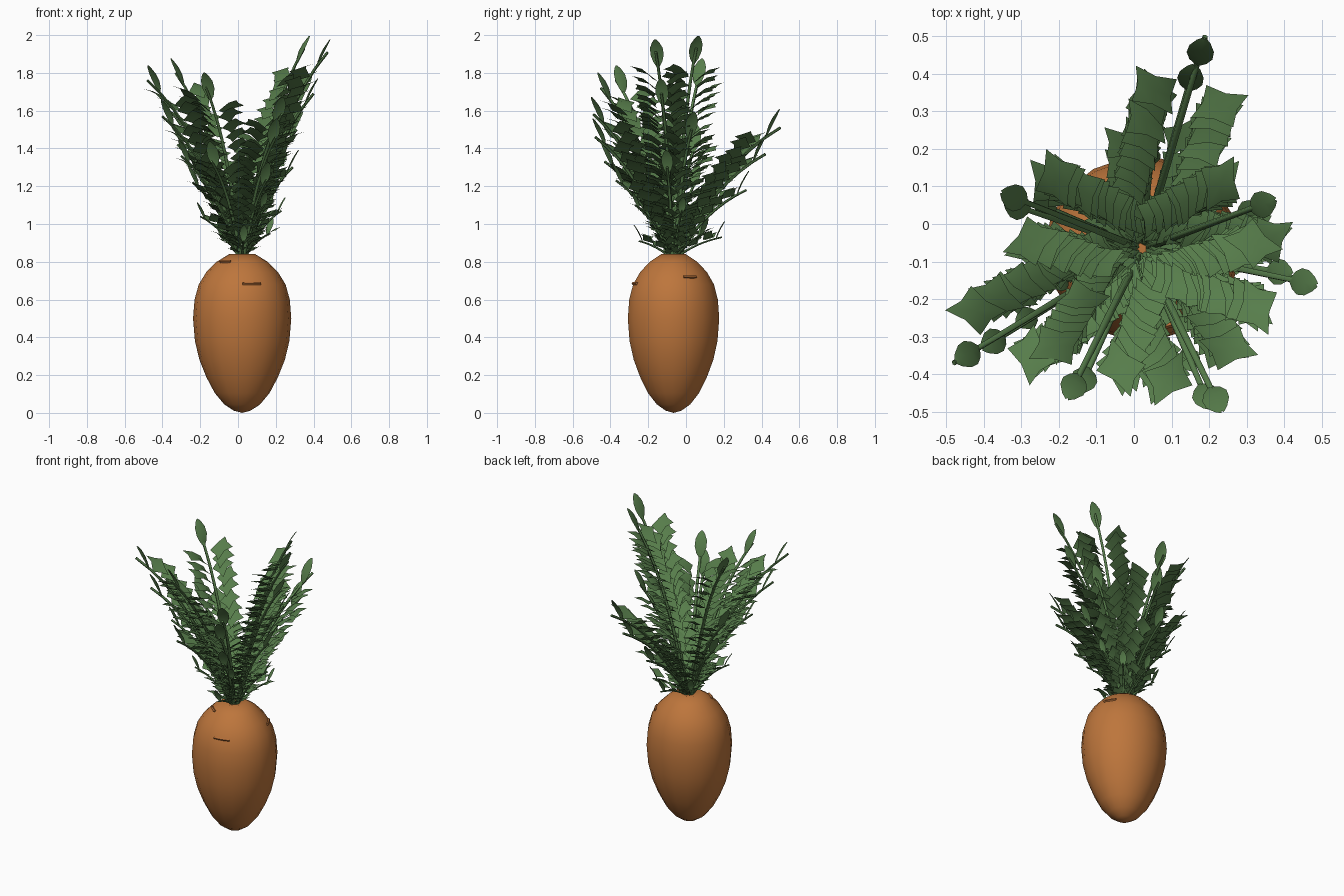
import bpy, bmesh, math, random
from mathutils import Matrix, Vector

random.seed(4)
if "Cube" in bpy.data.objects:
    bpy.data.objects.remove(bpy.data.objects["Cube"])


def material(name, rgb):
    m = bpy.data.materials.new(name)
    m.use_nodes = True
    m.diffuse_color = (*rgb, 1)
    m.node_tree.nodes["Principled BSDF"].inputs["Base Color"].default_value = (*rgb, 1)
    return m


ORANGE = material("root orange", (0.51, 0.18, 0.045))
BROWN = material("ridge brown", (0.45, 0.155, 0.04))
GREEN = material("leaf green", (0.095, 0.205, 0.07))


def finish(name, bm, mat, angle=60):
    me = bpy.data.meshes.new(name)
    bm.to_mesh(me)
    bm.free()
    me.materials.append(mat)
    ob = bpy.data.objects.new(name, me)
    bpy.context.collection.objects.link(ob)
    bpy.ops.object.select_all(action='DESELECT')
    ob.select_set(True)
    bpy.context.view_layer.objects.active = ob
    bpy.ops.object.shade_smooth_by_angle(angle=math.radians(angle))
    return ob


# Root: egg-shaped lathe, slightly narrower front to back
CX, CY, SQUASH, SIDES = 0.022, -0.066, 0.945, 18
PROFILE = [(0.045, 0.012), (0.095, 0.045), (0.145, 0.105), (0.19, 0.19), (0.226, 0.28),
           (0.25, 0.38), (0.26, 0.5), (0.252, 0.6), (0.23, 0.68), (0.19, 0.745),
           (0.135, 0.8), (0.07, 0.84)]


def radius(z):
    for (r0, z0), (r1, z1) in zip(PROFILE, PROFILE[1:]):
        if z0 <= z <= z1:
            return r0 + (r1 - r0) * (z - z0) / (z1 - z0)


def on_root(a, r, z):
    return Vector((CX + r * math.cos(a), CY + r * SQUASH * math.sin(a), z))


bm = bmesh.new()
rings = [[bm.verts.new(on_root(math.tau * i / SIDES, r, z)) for i in range(SIDES)]
         for r, z in PROFILE]
bottom = bm.verts.new((CX, CY, 0))
crown = bm.verts.new((CX, CY, 0.825))
for i in range(SIDES):
    j = (i + 1) % SIDES
    for low, high in zip(rings, rings[1:]):
        bm.faces.new((low[i], low[j], high[j], high[i]))
    bm.faces.new((bottom, rings[0][j], rings[0][i]))
    bm.faces.new((crown, rings[-1][i], rings[-1][j]))
finish("root_body", bm, ORANGE)


def add_tube(bm, points, radii, sides=6):
    """Sweep a closed tube along points."""
    rows = []
    for k, p in enumerate(points):
        d = (points[min(k + 1, len(points) - 1)] - points[max(k - 1, 0)]).normalized()
        u = d.cross(Vector((0.3, 0.7, 0.1))).normalized()
        v = d.cross(u)
        rows.append([bm.verts.new(p + radii[k] * (u * math.cos(math.tau * i / sides)
                    + v * math.sin(math.tau * i / sides))) for i in range(sides)])
    for a, b in zip(rows, rows[1:]):
        for i in range(sides):
            j = (i + 1) % sides
            bm.faces.new((a[i], a[j], b[j], b[i]))
    bm.faces.new(rows[0][::-1])
    bm.faces.new(rows[-1])


# Short ridges around the root
for k, (deg, z, width) in enumerate([(283, 0.685, 0.1), (27, 0.72, 0.08), (228, 0.8, 0.07)]):
    r = radius(z)
    bm = bmesh.new()
    arc = [on_root(math.radians(deg) + width / r * (i / 4 - 0.5), r, z) for i in range(5)]
    add_tube(bm, arc, [0.008] * 5, 5)
    finish(f"root_ridge_{k + 1}", bm, BROWN)


def add_grid(bm, rows):
    verts = [[bm.verts.new(p) for p in row] for row in rows]
    for a, b in zip(verts, verts[1:]):
        for i in range(len(a) - 1):
            bm.faces.new((a[i], a[i + 1], b[i + 1], b[i]))


def add_leaflet(bm, base, out, side, size):
    """Four-pointed leaflet that rises from the stem and levels off."""
    rows = []
    for u in (-1, 0, 1):
        row = []
        for v in (-1, 0, 1):
            reach = 0.092 + u * (0.057 if v else 0.046)
            along = v * (0.048 if u else 0.038) + 0.012 * u
            rise = 0.072 - 0.014 * (1 - u) ** 2 + 0.014 * v
            row.append(base + size * (side * reach + out * along + Vector((0, 0, rise))))
        rows.append(row)
    add_grid(bm, rows)


def add_tip_leaf(bm, base, out, side, size):
    """Oval leaf that stands up and curls outward."""
    rows = []
    for t, w in [(0, 0.005), (0.2, 0.024), (0.45, 0.036), (0.7, 0.034), (0.9, 0.019), (1, 0.004)]:
        mid = base + size * (out * (0.04 * t + 0.035 * t * t) + Vector((0, 0, 0.15 * t)))
        rows.append([mid + side * w * s * size + out * 0.005 * abs(s) for s in (-1, 0, 1)])
    add_grid(bm, rows)


# Fronds: arched stem, paired leaflets, one upright tip leaf
ROOT = Vector((0.022, -0.066, 0.825))


def frond(name, tip, size):
    tip = Vector(tip)
    flat = Vector((tip.x - ROOT.x, tip.y - ROOT.y, 0))
    out = flat.normalized()
    side = Vector((out.y, -out.x, 0))
    start = ROOT + out * 0.02
    bend = start + flat * 0.36 + Vector((0, 0, (tip.z - start.z) * 0.71))

    def at(t):
        return start * (1 - t) ** 2 + bend * 2 * t * (1 - t) + tip * t * t

    bm = bmesh.new()
    points = [at(k / 8) for k in range(9)]
    add_tube(bm, points, [0.011 * size * (1 - 0.04 * k) for k in range(9)])
    count = max(3, round((tip - start).length / 0.084))
    for k in range(count):
        t = 0.1 + 0.67 * k / (count - 1)
        for s in (-1, 1):
            turn = Matrix.Rotation(random.uniform(-0.22, 0.22), 3, 'Z')
            base = at(t + s * 0.012 + random.uniform(-0.012, 0.012))
            add_leaflet(bm, base, turn @ out, turn @ side * s, size * (0.72 + 0.35 * t))
    add_tip_leaf(bm, at(0.88), out, side, size)
    bm.normal_update()
    for f in bm.faces:
        # open leaflets face the sky
        if any(e.is_boundary for v in f.verts for e in v.link_edges) and f.normal.z < 0:
            f.normal_flip()
    finish(name, bm, GREEN)


TALL = [(0.35, 0.055, 1.93), (0.475, -0.16, 1.91), (-0.48, -0.37, 1.76), (-0.17, -0.45, 1.72),
        (-0.33, 0.075, 1.8), (0.23, -0.49, 1.58), (0.19, 0.5, 1.51)]
MIDDLE = [(-0.4, -0.33, 1.57), (0.16, 0.42, 1.37), (0.4, -0.13, 1.69), (0.2, -0.48, 1.46),
          (-0.32, 0.05, 1.42), (0.31, 0.03, 1.5), (-0.14, -0.43, 1.33)]
LOW = [(0.06, 0.32, 1.18), (-0.3, -0.26, 1.36), (0.15, -0.37, 1.23), (0.29, -0.1, 1.3),
       (-0.24, 0.05, 1.22)]
SHORT = [(-0.2, -0.16, 1.04), (0.23, -0.02, 1.07), (0.05, 0.19, 0.93), (0.17, 0.1, 0.95),
         (0.03, -0.25, 0.91), (0.14, -0.27, 1.1), (-0.09, 0.08, 0.93)]
for label, tips, size in [("tall", TALL, 1), ("middle", MIDDLE, 0.97),
                          ("low", LOW, 0.85), ("short", SHORT, 0.6)]:
    for k, tip in enumerate(tips):
        frond(f"{label}_frond_{k + 1}", tip, size)
